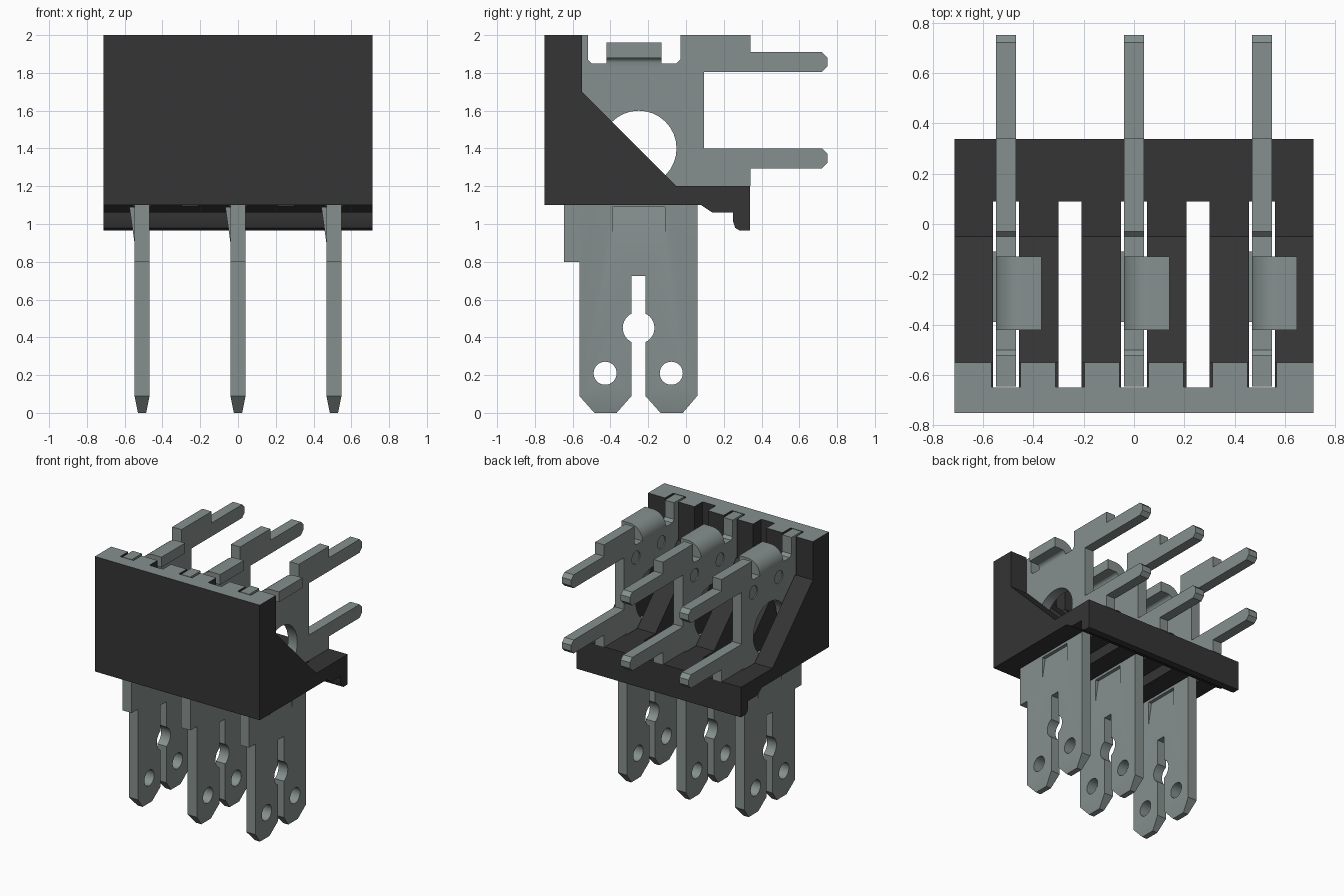
import bpy, bmesh
from math import sin, cos, pi

cube = bpy.data.objects.get("Cube")
if cube:
    bpy.data.objects.remove(cube, do_unlink=True)


def material(name, rgb):
    m = bpy.data.materials.new(name)
    m.use_nodes = True
    m.diffuse_color = (*rgb, 1)
    m.node_tree.nodes["Principled BSDF"].inputs["Base Color"].default_value = (*rgb, 1)
    return m


metal = material("grey metal", (0.235, 0.28, 0.27))
plastic = material("black plastic", (0.035, 0.035, 0.035))


def prism(name, pts, lo, hi, axis="x"):
    """Extrude a profile: (y, z) points along x, or (x, z) points along y."""
    place = (lambda p, d: (d, *p)) if axis == "x" else (lambda p, d: (p[0], d, p[1]))
    bm = bmesh.new()
    a = [bm.verts.new(place(p, lo)) for p in pts]
    b = [bm.verts.new(place(p, hi)) for p in pts]
    bm.faces.new(a)
    bm.faces.new(b)
    for i in range(len(pts)):
        j = (i + 1) % len(pts)
        bm.faces.new((a[i], a[j], b[j], b[i]))
    bmesh.ops.recalc_face_normals(bm, faces=bm.faces)
    me = bpy.data.meshes.new(name)
    bm.to_mesh(me)
    bm.free()
    ob = bpy.data.objects.new(name, me)
    bpy.context.collection.objects.link(ob)
    return ob


def box(x, y, z):
    return prism("cutter", [(y[0], z[0]), (y[1], z[0]), (y[1], z[1]), (y[0], z[1])], *x)


def arc(cy, cz, r, a0=0, a1=2 * pi, n=32):
    return [(cy + r * cos(a0 + (a1 - a0) * i / n), cz + r * sin(a0 + (a1 - a0) * i / n))
            for i in range(n)]


def bore(y, z, r, lo=-0.1, hi=0.1):
    return prism("cutter", arc(y, z, r), lo, hi)


def combine(ob, others, op="DIFFERENCE"):
    for c in others:
        mod = ob.modifiers.new("bool", "BOOLEAN")
        mod.operation, mod.solver, mod.object = op, "EXACT", c
    bpy.context.view_layer.update()
    me = bpy.data.meshes.new_from_object(
        ob.evaluated_get(bpy.context.evaluated_depsgraph_get()))
    ob.modifiers.clear()
    ob.data = me
    for c in others:
        bpy.data.objects.remove(c, do_unlink=True)


def finish(ob):
    bpy.ops.object.select_all(action="DESELECT")
    ob.select_set(True)
    bpy.context.view_layer.objects.active = ob
    bpy.ops.object.shade_smooth_by_angle(angle=0.5)


PITCH = 0.508
T = 0.04  # half thickness of a terminal

# Housing: front wall, sloped ribs and rear shelf with a hooked lip
housing = prism("housing", [
    (-0.75, 1.1), (-0.75, 2), (-0.55, 2), (-0.55, 1.7), (-0.05, 1.2), (0.338, 1.2),
    (0.338, 0.965), (0.285, 0.965), (0.26, 0.98), (0.25, 1.01), (0.25, 1.06),
    (0.14, 1.06), (0.08, 1.1)], -0.713, 0.713)

# Through slots for the terminals and between them, widened at the wall
cutters = []
for k in range(-2, 3):
    x, w = k * PITCH / 2, 0.046 if k % 2 else 0.051
    cutters.append(box((x - w, x + w), (-0.65, 0.09), (0.9, 2.1)))
    cutters.append(box((x - 0.058, x + 0.058), (-0.648, -0.5), (1.7, 2.1)))
combine(housing, cutters)

# Black plastic with a grey upper rim
housing.data.materials.clear()
housing.data.materials.append(plastic)
housing.data.materials.append(metal)
for p in housing.data.polygons:
    p.material_index = int(p.normal.z > 0.9 and p.center.z > 1.95)
finish(housing)

# Terminal blade outline: split legs, body, notched top and two rear prongs
outline = [
    (-0.645, 0.8), (-0.565, 0.8), (-0.565, 0.09), (-0.485, 0), (-0.367, 0),
    (-0.288, 0.09), (-0.288, 0.725), (-0.215, 0.725), (-0.215, 0.09), (-0.135, 0),
    (-0.017, 0), (0.06, 0.09), (0.06, 1.2), (0.342, 1.2), (0.342, 1.295),
    (0.72, 1.295), (0.75, 1.325), (0.75, 1.37), (0.72, 1.4), (0.095, 1.4),
    (0.095, 1.805), (0.72, 1.805), (0.75, 1.835), (0.75, 1.88), (0.72, 1.91),
    (0.342, 1.91), (0.342, 2), (-0.03, 2), (-0.03, 1.87), (-0.05, 1.85),
    (-0.5, 1.85), (-0.52, 1.87), (-0.52, 2), (-0.645, 2)]
blade = prism("terminal", outline, -T, T)

# Round openings, shallow dimples and the pressed recess
holes = [bore(-0.25, 1.4, 0.2), bore(-0.251, 0.45, 0.084)]
holes += [bore(y, 0.21, 0.061) for y in (-0.428, -0.078)]
holes += [bore(y, 1.75, 0.05, -0.1, -T + 0.008) for y in (-0.365, -0.05)]
holes.append(prism("cutter", [(T + 0.001, 0.9), (0.013, 1.09), (T + 0.001, 1.09)],
                   -0.39, -0.11, "y"))
combine(blade, holes)

# Latch barb pushed out of the other side, and the bent top tab
barb = prism("barb", [(-T + 0.01, 0.9), (-T, 0.9), (-0.067, 1.09), (-T + 0.01, 1.09)],
             -0.39, -0.11, "y")
bend = [(-T, 1.83)] + arc(0.07, 1.85, 0.11, pi, pi / 2, 10) + [(0.07, 1.96), (0.14, 1.96),
       (0.14, 1.88), (0.07, 1.88)] + arc(0.07, 1.85, 0.03, pi / 2, pi, 8) + [(T, 1.83)]
tab = prism("tab", bend, -0.42, -0.13, "y")
combine(blade, [barb, tab], "UNION")

# Taper the leg tips
bm = bmesh.new()
bm.from_mesh(blade.data)
bmesh.ops.bisect_plane(bm, geom=bm.verts[:] + bm.edges[:] + bm.faces[:],
                       plane_co=(0, 0, 0.09), plane_no=(0, 0, 1), dist=1e-4)
for v in bm.verts:
    if v.co.z < 0.01:
        v.co.x *= 0.55
bm.to_mesh(blade.data)
bm.free()
blade.data.materials.clear()
blade.data.materials.append(metal)
finish(blade)

# Repeat the terminal across the housing
blade.name = "terminal_middle"
for name, x in (("terminal_right", -PITCH), ("terminal_left", PITCH)):
    ob = bpy.data.objects.new(name, blade.data)
    ob.location.x = x
    bpy.context.collection.objects.link(ob)
